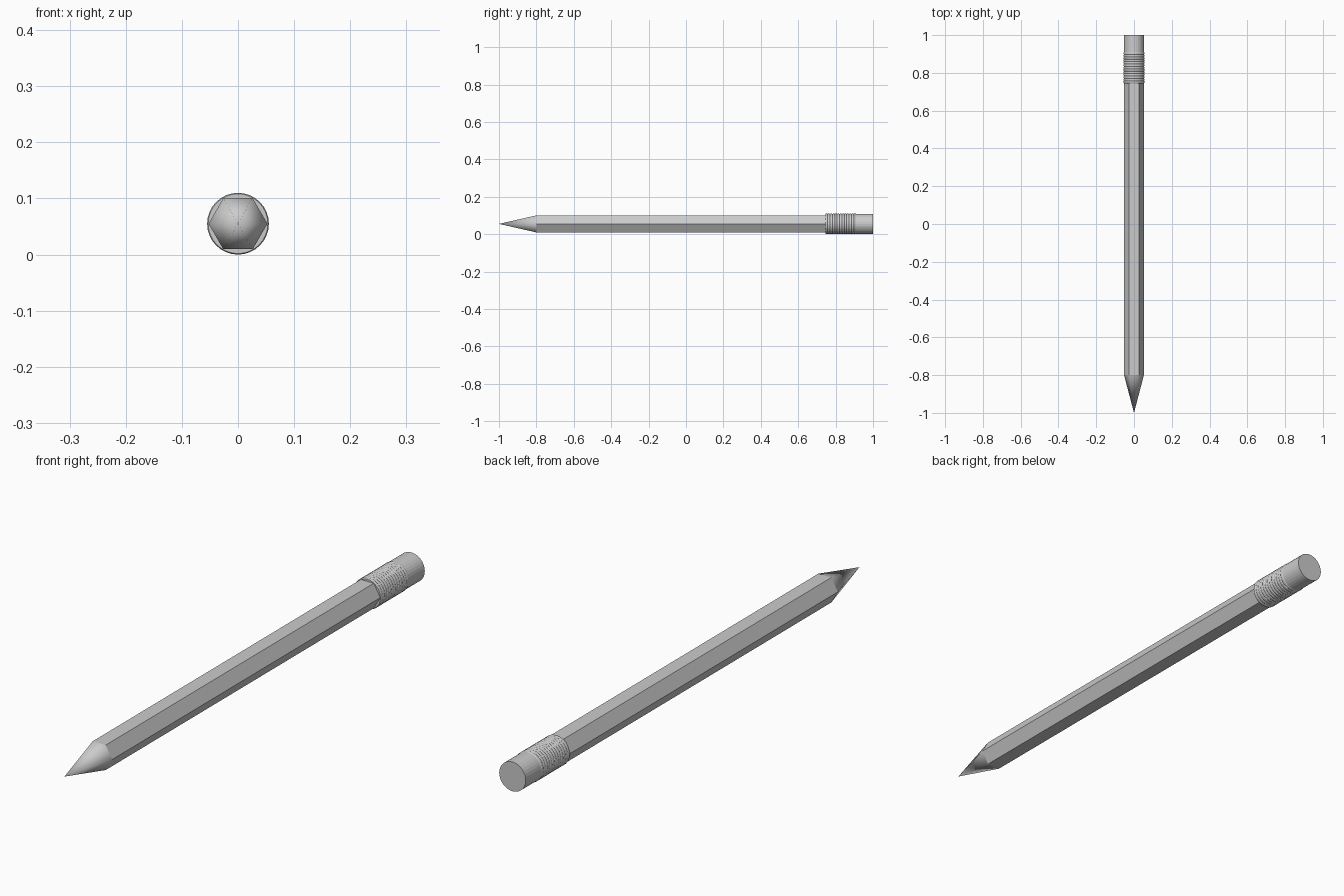
import bpy, bmesh, math

if "Cube" in bpy.data.objects:
    bpy.data.objects.remove(bpy.data.objects["Cube"])

AXIS_Z = 0.055


def lathe(name, profile, sides, smooth_deg=None):
    """Sweep (y, radius) points around the lengthwise axis; radius 0 is a point."""
    bm = bmesh.new()
    rings = []
    for y, r in profile:
        if r == 0:
            rings.append([bm.verts.new((0, y, AXIS_Z))])
            continue
        angles = [2 * math.pi * i / sides for i in range(sides)]
        rings.append([bm.verts.new((r * math.cos(a), y, AXIS_Z + r * math.sin(a)))
                      for a in angles])
    for a, b in zip(rings, rings[1:]):
        for i in range(sides):
            j = (i + 1) % sides
            if len(a) == 1:
                bm.faces.new((a[0], b[j], b[i]))
            else:
                bm.faces.new((a[i], a[j], b[j], b[i]))
    for ring in (rings[0], rings[-1]):
        if len(ring) > 1:
            bm.faces.new(ring)
    bmesh.ops.recalc_face_normals(bm, faces=bm.faces)
    mesh = bpy.data.meshes.new(name)
    bm.to_mesh(mesh)
    bm.free()
    obj = bpy.data.objects.new(name, mesh)
    bpy.context.collection.objects.link(obj)
    if smooth_deg:
        bpy.ops.object.select_all(action='DESELECT')
        obj.select_set(True)
        bpy.context.view_layer.objects.active = obj
        bpy.ops.object.shade_smooth_by_angle(angle=math.radians(smooth_deg))
    return obj


# Hexagonal wooden shaft
lathe("shaft", [(-0.8, 0.0525), (0.76, 0.0525)], 6)

# Sharpened point, smooth shaded over the hexagonal base
lathe("sharpened_tip", [(-1.0, 0), (-0.8, 0.0525)], 6, 65)

# Ribbed ferrule: alternating grooves and ridges
RIBS, START, END = 13, 0.745, 0.91
step = (END - START) / RIBS
ribs = []
for k in range(RIBS):
    y = START + k * step
    ribs += [(y, 0.0532), (y + 0.25 * step, 0.055),
             (y + 0.75 * step, 0.055), (y + step * 0.999, 0.0532)]
lathe("ferrule", ribs, 32)

# Eraser plug
lathe("eraser", [(0.90, 0.0535), (1.0, 0.0535)], 32)
